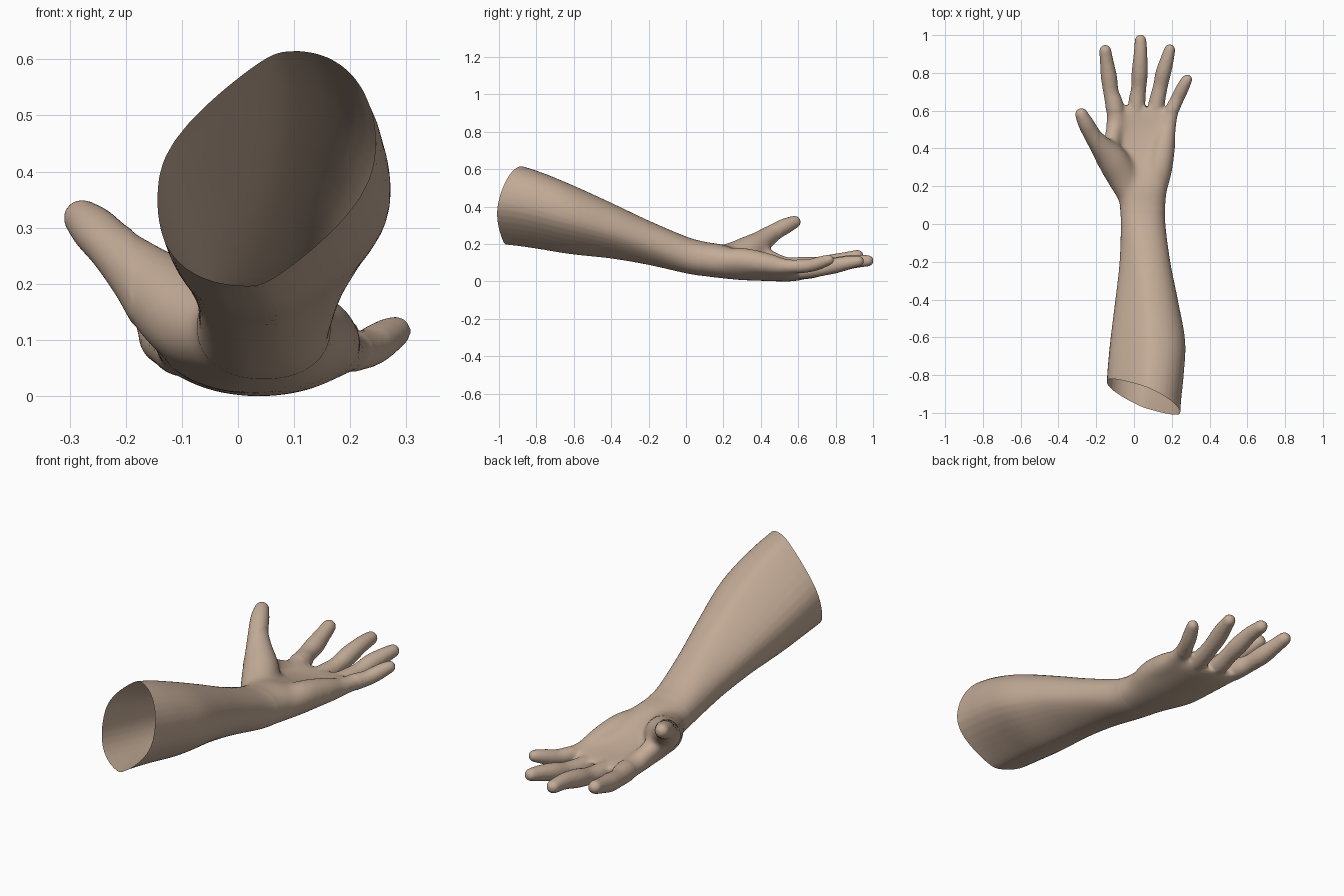
import bpy, bmesh, math
from mathutils import Vector

if "Cube" in bpy.data.objects:
    bpy.data.objects.remove(bpy.data.objects["Cube"])

# Skin material
skin = bpy.data.materials.new("skin")
skin.diffuse_color = (0.55, 0.41, 0.31, 1)
skin.use_nodes = True
skin.node_tree.nodes["Principled BSDF"].inputs["Base Color"].default_value = skin.diffuse_color


def smooth_path(keys, steps):
    """Catmull-Rom interpolation of rows of numbers."""
    out = []
    for i in range(len(keys) - 1):
        a = keys[max(i - 1, 0)]
        b, c = keys[i], keys[i + 1]
        d = keys[min(i + 2, len(keys) - 1)]
        for s in range(steps):
            t = s / steps
            out.append([0.5 * (2 * q + (r - p) * t + (2 * p - 5 * q + 4 * r - w) * t * t
                               + (3 * q - p - 3 * r + w) * t ** 3)
                        for p, q, r, w in zip(a, b, c, d)])
    out.append(list(keys[-1]))
    return out


def loft(bm, rings):
    """Skin a list of equal point rings and close both ends."""
    loops = [[bm.verts.new(p) for p in ring] for ring in rings]
    n = len(loops[0])
    for a, b in zip(loops, loops[1:]):
        for i in range(n):
            j = (i + 1) % n
            bm.faces.new((a[i], a[j], b[j], b[i]))
    bm.faces.new(loops[0][::-1])
    bm.faces.new(loops[-1])


def tube(bm, keys, sides=20):
    """Round tube through (x, y, z, radius) keys with a domed tip."""
    pts = smooth_path(keys, 5)
    tip = pts[-1]
    end_dir = (Vector(tip[:3]) - Vector(pts[-2][:3])).normalized()
    for ang in (25, 50, 70, 85):
        a = math.radians(ang)
        p = Vector(tip[:3]) + end_dir * tip[3] * math.sin(a)
        pts.append([*p, tip[3] * math.cos(a)])
    rings = []
    for i, p in enumerate(pts):
        t = Vector(pts[min(i + 1, len(pts) - 1)][:3]) - Vector(pts[max(i - 1, 0)][:3])
        side = t.cross(Vector((0, 0, 1))).normalized()
        up = side.cross(t).normalized()
        rings.append([Vector(p[:3]) + p[3] * (side * math.cos(2 * math.pi * k / sides)
                                              + up * math.sin(2 * math.pi * k / sides))
                      for k in range(sides)])
    loft(bm, rings)


bm = bmesh.new()

# Forearm, wrist and palm: y, left, right, bottom, top, lean, cup, squareness
sections = [
    (-1.12, -0.146, 0.240, 0.205, 0.665, 0.024, 0, 2),
    (-0.95, -0.146, 0.248, 0.195, 0.634, 0.024, 0, 2),
    (-0.80, -0.141, 0.263, 0.175, 0.592, 0.024, 0, 2),
    (-0.62, -0.125, 0.271, 0.146, 0.520, 0.022, 0, 2),
    (-0.40, -0.098, 0.232, 0.122, 0.420, 0.016, 0, 2),
    (-0.20, -0.076, 0.192, 0.088, 0.325, 0.008, 0, 2.1),
    (0.00, -0.070, 0.166, 0.043, 0.240, 0, 0, 2.2),
    (0.10, -0.076, 0.167, 0.027, 0.212, 0, 0, 2.2),
    (0.20, -0.096, 0.178, 0.015, 0.196, 0, 0.005, 2.3),
    (0.30, -0.135, 0.198, 0.006, 0.160, 0, 0.018, 2.4),
    (0.40, -0.146, 0.214, 0.002, 0.128, 0, 0.034, 2.5),
    (0.50, -0.150, 0.223, -0.001, 0.106, 0, 0.040, 2.5),
    (0.58, -0.147, 0.222, 0.000, 0.098, 0, 0.036, 2.4),
    (0.63, -0.128, 0.180, 0.012, 0.086, 0, 0.030, 2.2),
]
rings = []
for y, xl, xr, zb, zt, lean, cup, n in smooth_path(sections, 5):
    cx, cz, rx, rz = (xl + xr) / 2, (zb + zt) / 2, (xr - xl) / 2, (zt - zb) / 2
    a = math.sqrt(rx * rx - lean * lean)
    ring = []
    for k in range(40):
        c, s = math.cos(k * math.pi / 20), math.sin(k * math.pi / 20)
        c = math.copysign(abs(c) ** (2 / n), c)
        s = math.copysign(abs(s) ** (2 / n), s)
        # flatter upper left and lower right, fuller lower left
        gain = 0 if c > 0 and s > 0 else (1.6 if c < 0 and s < 0 else 4.2)
        x = cx + a * c + lean * s + gain * lean * s * abs(s) * abs(c)
        # knuckle line falls back towards the little finger
        back = 0.6 * max(0, x - 0.12) * max(0, (y - 0.5) / 0.13)
        ring.append((x, y - back, cz + rz * s + cup * c * c))
    rings.append(ring)
loft(bm, rings)

# Index, middle, ring and little finger
tube(bm, [(-0.085, 0.50, 0.080, 0.048), (-0.104, 0.63, 0.084, 0.048), (-0.122, 0.70, 0.090, 0.041),
          (-0.133, 0.78, 0.102, 0.043), (-0.143, 0.85, 0.119, 0.037), (-0.152, 0.917, 0.137, 0.032)])
tube(bm, [(0.010, 0.50, 0.052, 0.046), (0.015, 0.64, 0.056, 0.045), (0.025, 0.72, 0.067, 0.040),
          (0.030, 0.80, 0.086, 0.043), (0.034, 0.89, 0.105, 0.037), (0.035, 0.972, 0.110, 0.031)])
tube(bm, [(0.095, 0.50, 0.050, 0.046), (0.120, 0.64, 0.057, 0.043), (0.140, 0.73, 0.068, 0.039),
          (0.155, 0.80, 0.085, 0.041), (0.175, 0.87, 0.100, 0.036), (0.189, 0.922, 0.108, 0.030)])
tube(bm, [(0.170, 0.46, 0.080, 0.046), (0.198, 0.59, 0.080, 0.039), (0.228, 0.66, 0.084, 0.035),
          (0.247, 0.70, 0.094, 0.035), (0.267, 0.74, 0.107, 0.032), (0.281, 0.764, 0.115, 0.028)])

# Thumb with its fleshy base, and the web towards the index finger
tube(bm, [(-0.010, 0.14, 0.112, 0.070), (-0.065, 0.26, 0.128, 0.086), (-0.118, 0.345, 0.168, 0.082),
          (-0.172, 0.41, 0.218, 0.061), (-0.222, 0.475, 0.264, 0.046), (-0.256, 0.535, 0.297, 0.042),
          (-0.278, 0.580, 0.317, 0.034)])
tube(bm, [(-0.140, 0.36, 0.175, 0.060), (-0.120, 0.43, 0.130, 0.048), (-0.100, 0.52, 0.092, 0.044)])

# Heel of the palm on the little finger side
tube(bm, [(0.112, 0.16, 0.108, 0.058), (0.134, 0.29, 0.112, 0.070), (0.160, 0.42, 0.096, 0.061),
          (0.172, 0.49, 0.086, 0.050)])

bmesh.ops.recalc_face_normals(bm, faces=bm.faces[:])
mesh = bpy.data.meshes.new("arm_and_hand")
bm.to_mesh(mesh)
bm.free()
arm = bpy.data.objects.new("arm_and_hand", mesh)
bpy.context.collection.objects.link(arm)

# Blend all parts into one soft skin
remesh = arm.modifiers.new("blend", 'REMESH')
remesh.mode = 'VOXEL'
remesh.voxel_size = 0.0075
soften = arm.modifiers.new("soften", 'SMOOTH')
soften.factor = 0.5
soften.iterations = 6
bpy.context.view_layer.update()
graph = bpy.context.evaluated_depsgraph_get()
skin_mesh = bpy.data.meshes.new_from_object(arm.evaluated_get(graph))
arm.modifiers.clear()
arm.data = skin_mesh

bm = bmesh.new()
bm.from_mesh(skin_mesh)

# Keep only the outer skin
start = max(bm.verts, key=lambda v: v.co.y)
outer, stack = {start}, [start]
while stack:
    v = stack.pop()
    for e in v.link_edges:
        w = e.other_vert(v)
        if w not in outer:
            outer.add(w)
            stack.append(w)
bmesh.ops.delete(bm, geom=[v for v in bm.verts if v not in outer], context='VERTS')

# Melt the thumb base and palm pads into the hand
palm = [v for v in bm.verts if 0.08 < v.co.y < 0.60 and v.co.x > -0.19]
for _ in range(35):
    bmesh.ops.smooth_vert(bm, verts=palm, factor=0.5,
                          use_axis_x=True, use_axis_y=True, use_axis_z=True)

# Slanted open cut at the elbow
bmesh.ops.bisect_plane(bm, geom=bm.verts[:] + bm.edges[:] + bm.faces[:],
                       plane_co=(0, -1.004, 0), plane_no=(0.49, 1, -0.284), clear_inner=True)
for f in bm.faces:
    f.smooth = True
    f.material_index = 0
bm.to_mesh(skin_mesh)
bm.free()
skin_mesh.materials.clear()
skin_mesh.materials.append(skin)
